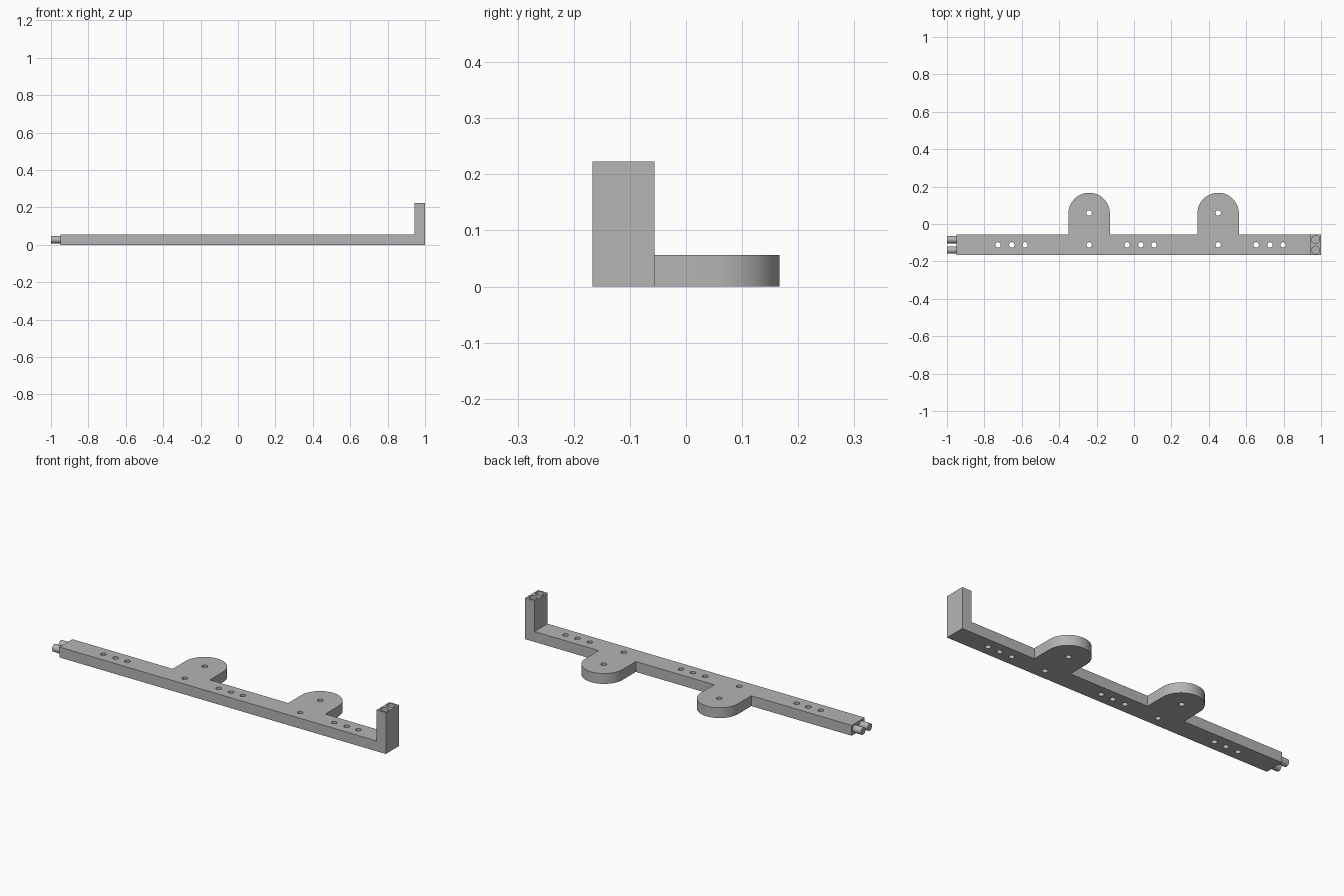
import bpy, bmesh, math
from mathutils import Matrix, Vector

cube = bpy.data.objects.get("Cube")
if cube:
    bpy.data.objects.remove(cube, do_unlink=True)

# Main dimensions
THICK, HEIGHT = 0.056, 0.223
FRONT, BACK = -0.167, -0.056
MID = (FRONT + BACK) / 2
BAR_START, POST_X = -0.95, 0.944
TABS = (-0.24, 0.45)
TAB_R, TAB_Y = 0.111, 0.056
HOLE_R = 0.0145

grey = bpy.data.materials.new("plain_grey")
colour = (0.46, 0.46, 0.46, 1.0)
grey.diffuse_color = colour
grey.use_nodes = True
grey.node_tree.nodes["Principled BSDF"].inputs["Base Color"].default_value = colour


def make_object(name, bm):
    bmesh.ops.recalc_face_normals(bm, faces=bm.faces)
    mesh = bpy.data.meshes.new(name)
    bm.to_mesh(mesh)
    bm.free()
    mesh.materials.append(grey)
    obj = bpy.data.objects.new(name, mesh)
    bpy.context.collection.objects.link(obj)
    return obj


def add_cylinder(bm, centre, radius, depth, axis="Z"):
    turn = Matrix.Rotation(math.pi / 2, 4, "Y") if axis == "X" else Matrix()
    bmesh.ops.create_cone(bm, cap_ends=True, segments=32, radius1=radius,
                          radius2=radius, depth=depth,
                          matrix=Matrix.Translation(centre) @ turn)


def select_only(obj):
    bpy.ops.object.select_all(action="DESELECT")
    obj.select_set(True)
    bpy.context.view_layer.objects.active = obj


def smooth(obj):
    select_only(obj)
    bpy.ops.object.shade_smooth_by_angle(angle=math.radians(30))


# Bar outline with two round-ended tabs along the back edge
outline = [(BAR_START, FRONT), (1, FRONT), (1, BACK)]
for tab_x in reversed(TABS):
    outline.append((tab_x + TAB_R, BACK))
    for i in range(33):
        a = math.pi * i / 32
        outline.append((tab_x + TAB_R * math.cos(a), TAB_Y + TAB_R * math.sin(a)))
    outline.append((tab_x - TAB_R, BACK))
outline.append((BAR_START, BACK))

bm = bmesh.new()
base = bm.faces.new([bm.verts.new((x, y, 0)) for x, y in outline])
top = bmesh.ops.extrude_face_region(bm, geom=[base])["geom"]
bmesh.ops.translate(bm, vec=(0, 0, THICK),
                    verts=[v for v in top if isinstance(v, bmesh.types.BMVert)])
if not any(f.normal.z < -0.9 and f.calc_center_median().z < 0.001 for f in bm.faces):
    bmesh.ops.recalc_face_normals(bm, faces=bm.faces)

# Upright end post, raised from the end of the bar
bmesh.ops.bisect_plane(bm, geom=bm.verts[:] + bm.edges[:] + bm.faces[:],
                       plane_co=(POST_X, 0, 0), plane_no=(1, 0, 0))
end = [f for f in bm.faces
       if all(v.co.z > THICK - 1e-4 and v.co.x > POST_X - 1e-4 for v in f.verts)]
raised = bmesh.ops.extrude_face_region(bm, geom=end)["geom"]
bmesh.ops.translate(bm, vec=(0, 0, HEIGHT - THICK),
                    verts=[v for v in raised if isinstance(v, bmesh.types.BMVert)])
bracket = make_object("bracket_bar", bm)

# Through holes in the bar and tabs, blind sockets in the post
bm = bmesh.new()
for group in TABS + (1.14,):
    for offset in (-0.487, -0.413, -0.343):
        add_cylinder(bm, Vector((group + offset, MID, THICK / 2)), HOLE_R, 0.2)
for tab_x in TABS:
    for y in (MID, TAB_Y + 0.003):
        add_cylinder(bm, Vector((tab_x, y, THICK / 2)), HOLE_R, 0.2)
for side in (-1, 1):
    add_cylinder(bm, Vector((0.972, MID + side * 0.028, HEIGHT)), 0.021, 0.11)
cutter = make_object("hole_cutter", bm)
cutter.hide_render = True

cut = bracket.modifiers.new("holes", "BOOLEAN")
cut.operation = "DIFFERENCE"
cut.solver = "EXACT"
cut.object = cutter
select_only(bracket)
bpy.ops.object.modifier_apply(modifier=cut.name)
bpy.data.objects.remove(cutter, do_unlink=True)
smooth(bracket)

# Connector pegs on the opposite end
for name, side in (("front_peg", -1), ("back_peg", 1)):
    bm = bmesh.new()
    add_cylinder(bm, Vector(((BAR_START - 1) / 2, MID + side * 0.028, 0.028)),
                 0.0195, 1 + BAR_START, "X")
    smooth(make_object(name, bm))
